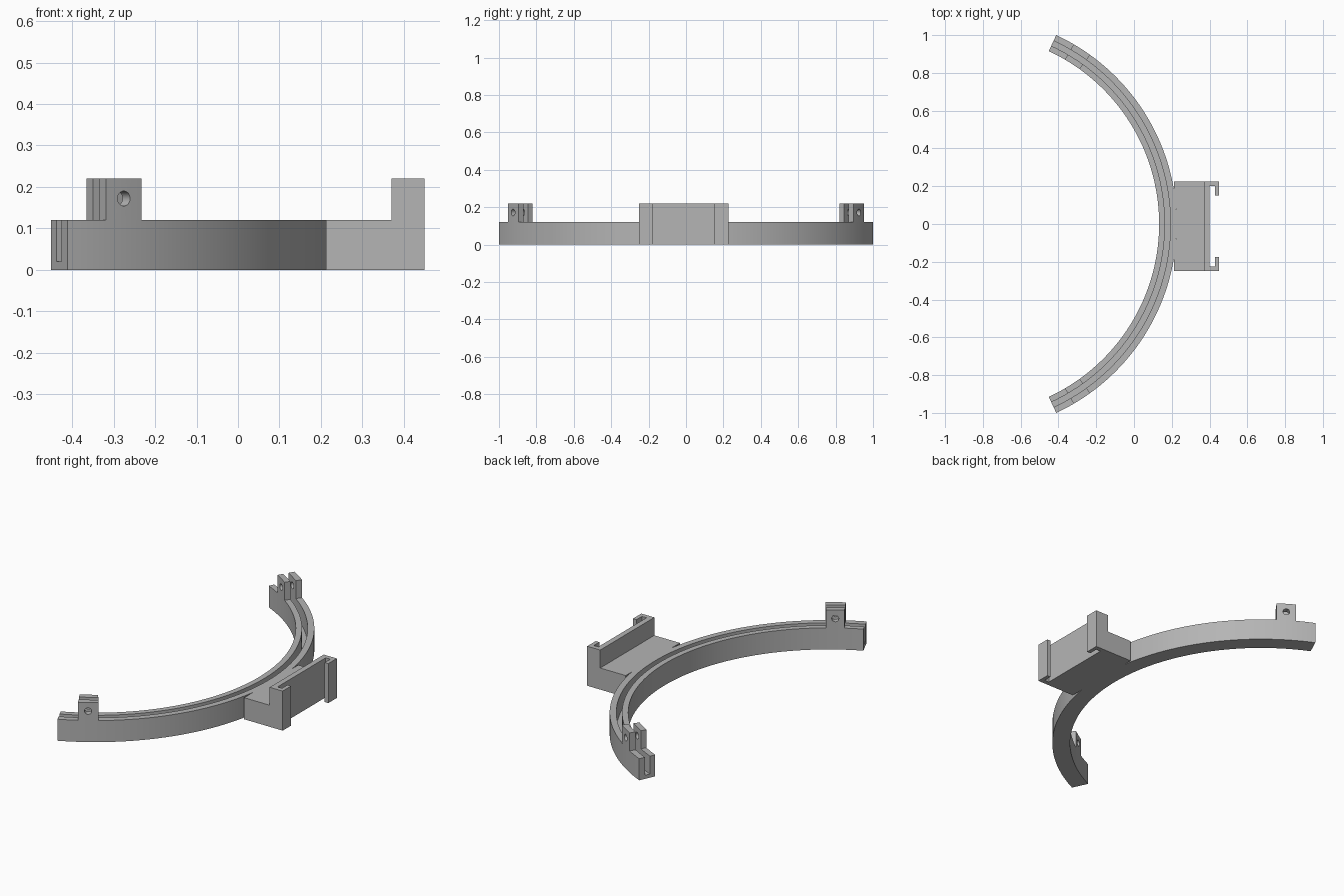
import bpy
import bmesh
from math import cos, sin, radians, acos, degrees
from mathutils import Matrix, Vector

cube = bpy.data.objects.get("Cube")
if cube:
    bpy.data.objects.remove(cube, do_unlink=True)

grey = bpy.data.materials.new("light grey")
grey.use_nodes = True
grey.diffuse_color = (0.46, 0.46, 0.46, 1)
grey.node_tree.nodes["Principled BSDF"].inputs["Base Color"].default_value = grey.diffuse_color

CX = -0.876                      # centre of the arc
R_IN, G_IN, G_OUT, R_OUT = 1.009, 1.040, 1.069, 1.1025
LOW, HIGH = 0.12, 0.22


def finish(name, bm):
    bmesh.ops.recalc_face_normals(bm, faces=bm.faces)
    mesh = bpy.data.meshes.new(name)
    bm.to_mesh(mesh)
    bm.free()
    mesh.materials.append(grey)
    obj = bpy.data.objects.new(name, mesh)
    bpy.context.collection.objects.link(obj)
    return obj


def on_arc(r, deg, z=0.0):
    a = radians(deg)
    return Vector((CX + r * cos(a), r * sin(a), z))


def sweep(name, section, start, end, steps):
    """Sweep a closed (radius, z) section around the arc centre."""
    bm = bmesh.new()
    rings = []
    for i in range(steps + 1):
        deg = start + (end - start) * i / steps
        rings.append([bm.verts.new(on_arc(r, deg, z)) for r, z in section])
    n = len(section)
    for a, b in zip(rings, rings[1:]):
        for k in range(n):
            bm.faces.new((a[k], a[(k + 1) % n], b[(k + 1) % n], b[k]))
    bm.faces.new(rings[0])
    bm.faces.new(rings[-1])
    return finish(name, bm)


def prism(name, outline, height):
    bm = bmesh.new()
    base = bm.faces.new([bm.verts.new((x, y, 0)) for x, y in outline])
    out = bmesh.ops.extrude_face_region(bm, geom=[base])
    top = [v for v in out["geom"] if isinstance(v, bmesh.types.BMVert)]
    bmesh.ops.translate(bm, verts=top, vec=(0, 0, height))
    return finish(name, bm)


def activate(obj):
    bpy.ops.object.select_all(action='DESELECT')
    obj.select_set(True)
    bpy.context.view_layer.objects.active = obj


parts = []

# Curved channel with a deep groove along its top
channel = [(R_IN, 0), (R_OUT, 0), (R_OUT, LOW), (G_OUT, LOW),
           (G_OUT, 0.02), (G_IN, 0.02), (G_IN, LOW), (R_IN, LOW)]
parts.append(sweep("curved_channel", channel, -65.1, 65.1, 112))

# Drilled tabs rising from both channel walls near each end
for side, sign in (("left", 1), ("right", -1)):
    mid = 57 * sign
    bm = bmesh.new()
    spin = Matrix.Rotation(radians(mid), 4, 'Z') @ Matrix.Rotation(radians(90), 4, 'Y')
    place = Matrix.Translation(on_arc((R_IN + R_OUT) / 2, mid, 0.172))
    bmesh.ops.create_cone(bm, cap_ends=True, segments=32, radius1=0.018,
                          radius2=0.018, depth=0.3, matrix=place @ spin)
    drill = finish("hole_cutter", bm)
    drill.hide_render = True
    for wall, r0, r1 in (("inner", R_IN, G_IN), ("outer", G_OUT, R_OUT)):
        section = [(r0, LOW), (r1, LOW), (r1, HIGH), (r0, HIGH)]
        tab = sweep(f"{wall}_tab_{side}", section, 54.3 * sign, 59.65 * sign, 5)
        cut = tab.modifiers.new("hole", 'BOOLEAN')
        cut.operation = 'DIFFERENCE'
        cut.solver = 'EXACT'
        cut.object = drill
        activate(tab)
        bpy.ops.object.modifier_apply(modifier="hole")
        parts.append(tab)
    bpy.data.objects.remove(drill, do_unlink=True)

# Bracket floor, its inner edge following the channel
y0, y1 = -0.25, 0.226
x0, x1 = 0.213, 0.37
reach = degrees(acos((x0 - CX) / R_OUT))
inner_edge = [on_arc(R_OUT, reach * (1 - i / 8)).to_2d() for i in range(17)]
floor = [(x1, y0), (x1, y1), (x0, y1)] + [tuple(p) for p in inner_edge] + [(x0, y0)]
parts.append(prism("bracket_floor", floor, LOW))

# Upright plate with two inward hooks forming a slide-in holder
t = 0.026
holder = [(x1, y0), (0.45, y0), (0.45, -0.176), (0.428, -0.176),
          (0.428, y0 + t), (0.4, y0 + t), (0.4, y1 - t), (0.428, y1 - t),
          (0.428, 0.151), (0.45, 0.151), (0.45, y1), (x1, y1)]
parts.append(prism("hooked_holder", holder, HIGH))

for part in parts:
    activate(part)
    bpy.ops.object.shade_smooth_by_angle(angle=radians(30))
